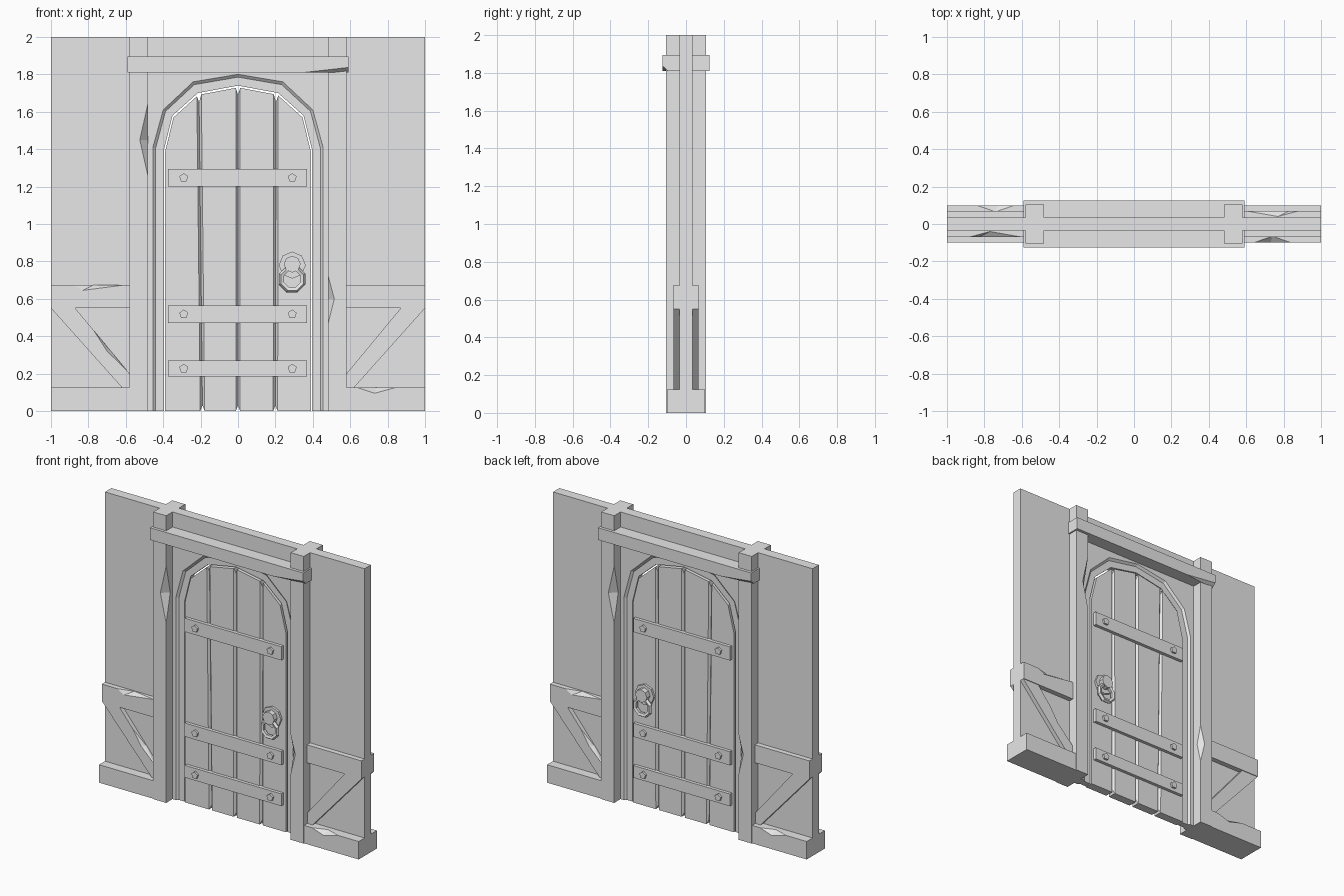
import bpy, bmesh, math
from mathutils import Vector, Matrix

if "Cube" in bpy.data.objects:
    bpy.data.objects.remove(bpy.data.objects["Cube"], do_unlink=True)

grey = bpy.data.materials.new("plain_grey")
grey.use_nodes = True
grey.diffuse_color = (0.8, 0.8, 0.8, 1)
grey.node_tree.nodes["Principled BSDF"].inputs["Base Color"].default_value = (0.8, 0.8, 0.8, 1)


def finish(name, bm):
    bmesh.ops.recalc_face_normals(bm, faces=bm.faces[:])
    mesh = bpy.data.meshes.new(name)
    bm.to_mesh(mesh)
    bm.free()
    mesh.materials.append(grey)
    ob = bpy.data.objects.new(name, mesh)
    bpy.context.collection.objects.link(ob)
    return ob


def prism_mesh(pts, y0, y1):
    """Extrude an x-z outline from y0 to y1."""
    bm = bmesh.new()
    face = bm.faces.new([bm.verts.new((x, y0, z)) for x, z in pts])
    ext = bmesh.ops.extrude_face_region(bm, geom=[face])
    moved = [v for v in ext["geom"] if isinstance(v, bmesh.types.BMVert)]
    bmesh.ops.translate(bm, verts=moved, vec=(0, y1 - y0, 0))
    return bm


def prism(name, pts, y0, y1):
    return finish(name, prism_mesh(pts, y0, y1))


def box(name, x0, x1, y, z0, z1):
    return prism(name, [(x0, z0), (x1, z0), (x1, z1), (x0, z1)], -y, y)


def ngon(cx, cz, r, n):
    return [(cx + r * math.sin(math.tau * i / n), cz + r * math.cos(math.tau * i / n)) for i in range(n)]


def chip(ob, turn, a, b, p, q):
    """Knock a chip off edge a-b, down to p and q on the two adjoining faces."""
    a, b, p, q = map(Vector, (a, b, p, q))
    out = 1.5 * (a + b) - p - q
    bm = bmesh.new()
    for v in (a, b, p, q, out):
        bm.verts.new((v.x * turn, v.y * turn, v.z))
    bmesh.ops.convex_hull(bm, input=bm.verts[:])
    cutter = finish("chip_cutter", bm)
    cutter.hide_render = True
    mod = ob.modifiers.new("chip", "BOOLEAN")
    mod.operation, mod.solver, mod.object = "DIFFERENCE", "EXACT", cutter
    bpy.context.view_layer.objects.active = ob
    bpy.ops.object.modifier_apply(modifier=mod.name)
    bpy.data.objects.remove(cutter, do_unlink=True)


# Arch outlines, right half from the floor to the crown
OUTER = [(.455, 0), (.455, 1.41), (.4, 1.61), (.24, 1.76), (0, 1.8)]
INNER = [(.395, 0), (.395, 1.4), (.35, 1.58), (.215, 1.7), (0, 1.74)]


def arch(k):
    half = [(a + (c - a) * k, b + (d - b) * k) for (a, b), (c, d) in zip(OUTER, INNER)]
    return half + [(-x, z) for x, z in half[-2::-1]]


# Wall with the arched doorway
prism("wall", [(1, 0), (1, 2), (-1, 2), (-1, 0)] + arch(0)[::-1], -.035, .035)

# Recessed door frame lofted through the doorway
bm = bmesh.new()
steps = [(0, -.035), (.25, -.022), (1, -.022), (1, .022), (.25, .022), (0, .035)]
rings = [[bm.verts.new((x, y, z)) for x, z in arch(k)] for k, y in steps]
for r, s in zip(rings, rings[1:] + rings[:1]):
    for i in range(len(r) - 1):
        bm.faces.new((r[i], r[i + 1], s[i + 1], s[i]))
for end in (0, -1):
    bm.faces.new([r[end] for r in rings])
finish("door_frame", bm)

# Door planks with bevelled seams and notched ends
DOOR = [(x * .985, z - .01) for x, z in arch(1)[1:-1]]


def door_height(x):
    for (x1, z1), (x0, z0) in zip(DOOR, DOOR[1:]):
        if x0 - 1e-6 <= x <= x1 + 1e-6:
            return z0 + (z1 - z0) * (x - x0) / (x1 - x0)
    return DOOR[0][1]


edge = DOOR[0][0]
seams = [(-edge, -edge), (-.19, -.208), (0, 0), (.2, .203), (edge, edge)]
for n, ((lb, lt), (rb, rt)) in enumerate(zip(seams, seams[1:])):
    nl = 0.012 if n > 0 else 0
    nr = 0.012 if n < 3 else 0
    pts = [(lb + nl, 0), (rb - nr, 0)]
    if nr:
        pts += [(rb, .03), (rt, door_height(rt) - .04)]
    pts.append((rt - nr, door_height(rt - nr)))
    pts += [p for p in DOOR if lt + nl + .001 < p[0] < rt - nr - .001]
    pts.append((lt + nl, door_height(lt + nl)))
    if nl:
        pts += [(lt, door_height(lt) - .04), (lb, .03)]
    bm = prism_mesh(pts, -.03, .03)
    long_edges = [e for e in bm.edges
                  if abs(e.verts[0].co.z - e.verts[1].co.z) > 1 and abs(e.verts[0].co.x) < .3]
    bmesh.ops.bevel(bm, geom=long_edges, offset=.014, segments=1, affect="EDGES")
    finish(f"door_plank_{n + 1}", bm)

# Straps, bolts and ring handle on both faces of the door
for side, face in ((-1, "front"), (1, "back")):
    for n, (z0, z1) in enumerate([(.185, .27), (.47, .565), (1.2, 1.295)]):
        prism(f"{face}_strap_{n + 1}", [(-.375, z0), (.37, z0), (.37, z1), (-.375, z1)],
              side * .025, side * .052)
        for x in (-.29, .29):
            prism(f"{face}_bolt", ngon(x, (z0 + z1) / 2, .025, 5), side * .045, side * .066)
    prism(f"{face}_handle_plate", ngon(.29, .78, .072, 8), side * .025, side * .045)
    prism(f"{face}_handle_knob", ngon(.29, .785, .045, 8), side * .04, side * .08)
    bpy.ops.mesh.primitive_torus_add(major_segments=8, minor_segments=5, major_radius=.06,
                                     minor_radius=.016, location=(.29, side * .062, .705),
                                     rotation=(math.pi / 2, math.pi / 8, 0))
    ring = bpy.context.object
    ring.name = f"{face}_handle_ring"
    ring.data.materials.append(grey)

# Posts, rails and braces on each side
posts, tops, bases, braces = {}, {}, {}, {}
for s, name in ((1, "left"), (-1, "right")):
    posts[s] = box(f"{name}_post", s * .48, s * .58, .105, 0, 2)
    tops[s] = box(f"{name}_upper_rail", s * .57, s, .07, .55, .675)
    bases[s] = box(f"{name}_base_rail", s * .57, s, .1, 0, .125)
    outline = [(1, .55), (.87, .55), (.58, .2), (.58, .125), (.62, .125)]
    braces[s] = prism(f"{name}_brace", [(s * x, z) for x, z in outline], -.065, .065)
lintel = box("lintel", -.59, .59, .125, 1.81, 1.895)

# Worn chips, repeated half a turn round on the back
for t in (1, -1):
    chip(posts[-t], t, (-.48, -.105, 1.25), (-.48, -.105, 1.65), (-.525, -.105, 1.45), (-.48, -.06, 1.45))
    chip(posts[t], t, (.48, -.105, .46), (.48, -.105, .73), (.515, -.105, .6), (.48, -.07, .6))
    chip(tops[-t], t, (-.88, -.07, .675), (-.6, -.07, .675), (-.83, -.07, .645), (-.77, -.04, .675))
    chip(bases[t], t, (.64, -.1, .125), (.84, -.1, .125), (.73, -.1, .095), (.74, -.065, .125))
    chip(braces[-t], t, (-.77, -.065, .429), (-.59, -.065, .212), (-.7, -.065, .32), (-.68, -.04, .3207))
    chip(lintel, t, (.35, -.125, 1.81), (.7, -.125, 1.81), (.59, -.125, 1.837), (.59, -.095, 1.81))
